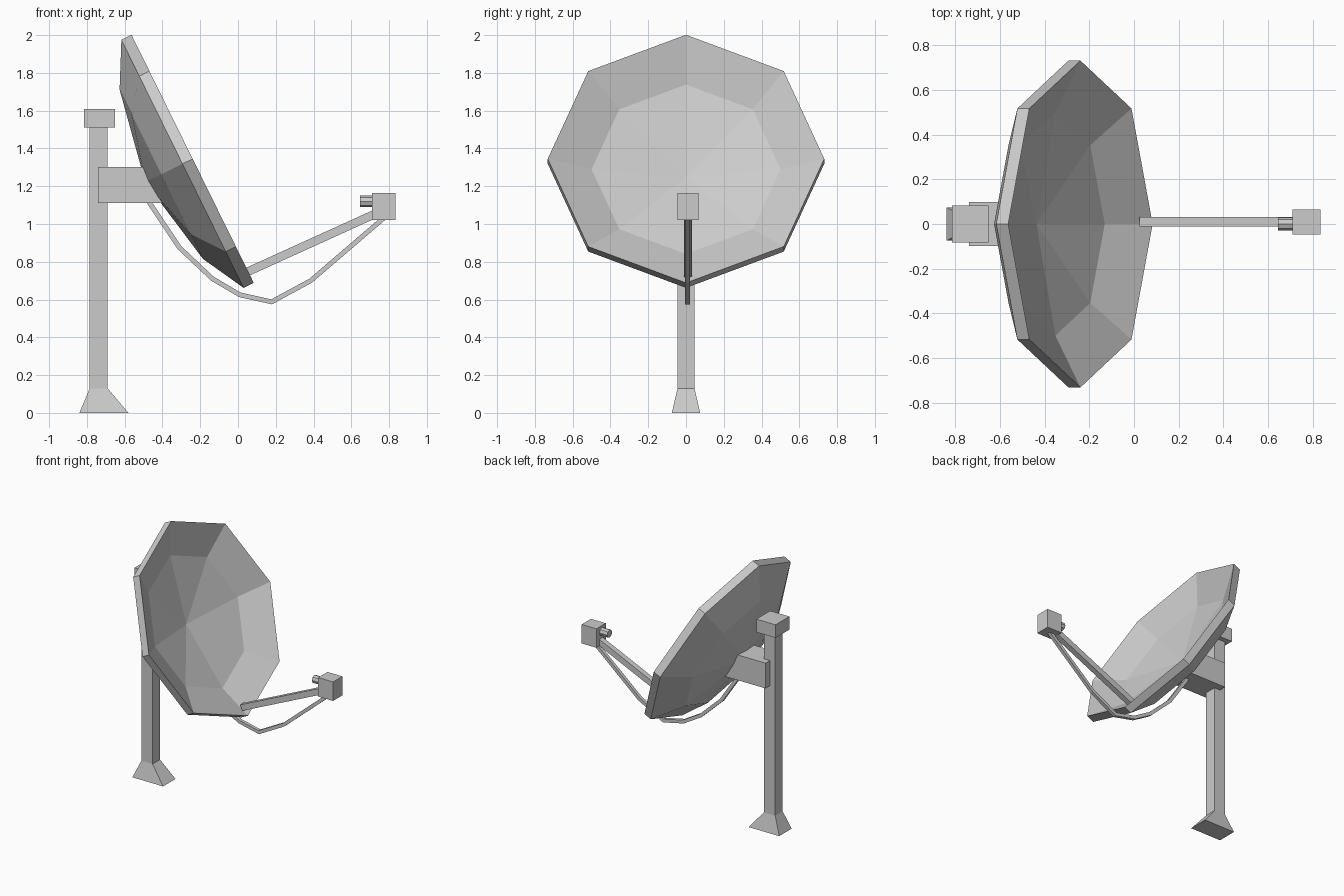
import bpy, bmesh
from math import sin, cos, pi
from mathutils import Vector, Matrix

cube = bpy.data.objects.get("Cube")
if cube:
    bpy.data.objects.remove(cube, do_unlink=True)

grey = bpy.data.materials.new("light_grey")
grey.use_nodes = True
grey.diffuse_color = (0.6, 0.6, 0.6, 1)
grey.node_tree.nodes["Principled BSDF"].inputs["Base Color"].default_value = (0.6, 0.6, 0.6, 1)


def finish(name, bm):
    bmesh.ops.recalc_face_normals(bm, faces=bm.faces)
    mesh = bpy.data.meshes.new(name)
    bm.to_mesh(mesh)
    bm.free()
    mesh.materials.append(grey)
    obj = bpy.data.objects.new(name, mesh)
    bpy.context.collection.objects.link(obj)
    return obj


def loft(name, loops):
    """Skin matching vertex loops and cap both ends."""
    bm = bmesh.new()
    rings = [[bm.verts.new(p) for p in loop] for loop in loops]
    n = len(rings[0])
    for a, b in zip(rings, rings[1:]):
        for i in range(n):
            j = (i + 1) % n
            bm.faces.new((a[i], a[j], b[j], b[i]))
    bm.faces.new(rings[0])
    bm.faces.new(rings[-1])
    return finish(name, bm)


def rect(x0, x1, y, z, yc=0):
    return [(x0, yc - y, z), (x1, yc - y, z), (x1, yc + y, z), (x0, yc + y, z)]


def bar(name, path, thick, width, yc):
    """Mitred rectangular bar along an xz path."""
    pts = [Vector(p) for p in path]
    loops = []
    for i, p in enumerate(pts):
        before = (p - pts[i - 1]).normalized() if i else (pts[1] - p).normalized()
        after = (pts[i + 1] - p).normalized() if i < len(pts) - 1 else before
        t = (before + after).normalized()
        n = Vector((-t.y, t.x)) * thick / 2 / t.dot(before)
        loops.append([((p + n * s).x, yc + width / 2 * w, (p + n * s).y)
                      for s, w in ((1, 1), (1, -1), (-1, -1), (-1, 1))])
    return loft(name, loops)


# Mast, flared foot and cap
loft("foot", [rect(-0.84, -0.58, 0.075, 0), rect(-0.785, -0.69, 0.045, 0.13)])
loft("mast", [rect(-0.785, -0.69, 0.045, 0.13), rect(-0.785, -0.69, 0.045, 1.51)])
loft("mast_cap", [rect(-0.815, -0.652, 0.083, 1.51), rect(-0.815, -0.652, 0.083, 1.61)])

# Bracket with its front end slanted to follow the dish
loft("dish_bracket", [rect(-0.74, -0.38, 0.098, 1.11), rect(-0.74, -0.47, 0.098, 1.303)])

# Faceted octagonal dish: two shells of equal shape joined at the rim
axis = Vector((0.897, 0, 0.442)).normalized()
up = Vector((-axis.z, 0, axis.x))
rim_centre = Vector((-0.24, 0, 1.345))
side = Vector((0, 1, 0))
bm = bmesh.new()
rims = []
for back in (0, 0.06):
    rings = []
    for radius, depth in ((0.732, 0), (0.5, 0.125)):
        c = rim_centre - axis * (depth + back)
        rings.append([bm.verts.new(c + up * radius * cos(k * pi / 4) + side * radius * sin(k * pi / 4))
                      for k in range(8)])
    apex = bm.verts.new(rim_centre - axis * (0.22 + back))
    outer, inner = rings
    for k in range(8):
        j = (k + 1) % 8
        bm.faces.new((outer[k], outer[j], inner[j], inner[k]))
        bm.faces.new((inner[k], inner[j], apex))
    rims.append(outer)
for k in range(8):
    j = (k + 1) % 8
    bm.faces.new((rims[0][k], rims[0][j], rims[1][j], rims[1][k]))
finish("dish", bm)

# Feed arm, hanging cable and receiver
bar("feed_arm", [(0.035, 0.74), (0.74, 1.06)], 0.045, 0.042, 0.01)
bar("cable", [(-0.48, 1.13), (-0.31, 0.875), (-0.135, 0.71), (0.01, 0.625),
              (0.178, 0.588), (0.385, 0.70), (0.77, 1.03)], 0.025, 0.025, 0.008)
loft("receiver", [rect(0.71, 0.835, 0.056, 1.02, 0.01), rect(0.71, 0.835, 0.056, 1.165, 0.01)])

bm = bmesh.new()
bmesh.ops.create_cone(bm, cap_ends=True, segments=8, radius1=0.03, radius2=0.03, depth=0.08,
                      matrix=Matrix.Translation((0.685, 0, 1.12)) @ Matrix.Rotation(pi / 2, 4, 'Y'))
finish("feed_horn", bm)
